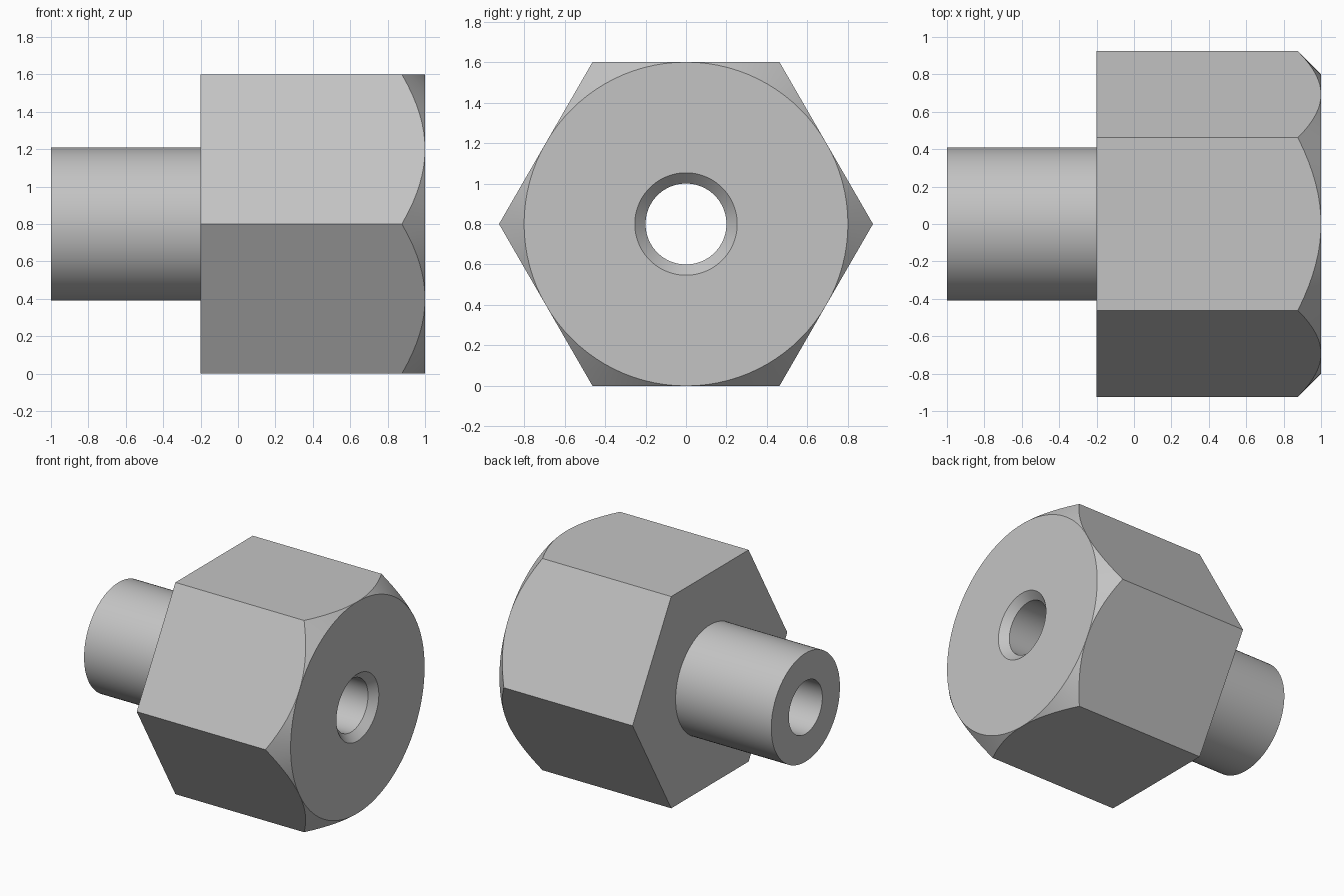
import bpy, bmesh
from math import sin, cos, pi, radians

cube = bpy.data.objects.get("Cube")
if cube:
    bpy.data.objects.remove(cube, do_unlink=True)

SEGMENTS = 96
APOTHEM = 0.8        # half the width across the flats
BORE, SINK, SHANK = 0.2, 0.253, 0.41


def hex_radius(a):
    return APOTHEM / cos(a % (pi / 3) - pi / 6)


def ring(x, radius):
    return lambda a: (x, radius)


# Closed section around the x axis, each point giving (x, radius) at an angle
section = [
    ring(-1, BORE),
    ring(-1, SHANK),
    ring(-0.2, SHANK),
    lambda a: (-0.2, hex_radius(a)),
    lambda a: (1 + APOTHEM - hex_radius(a), hex_radius(a)),   # chamfer curve
    ring(1, APOTHEM),
    ring(1, SINK),
    ring(1 + BORE - SINK, BORE),
]

# Sweep the section around the axis
bm = bmesh.new()
loops = []
for i in range(SEGMENTS):
    a = 2 * pi * i / SEGMENTS
    loop = []
    for point in section:
        x, r = point(a)
        loop.append(bm.verts.new((x, r * cos(a), APOTHEM + r * sin(a))))
    loops.append(loop)
count = len(section)
for i in range(SEGMENTS):
    one, two = loops[i], loops[(i + 1) % SEGMENTS]
    for j in range(count):
        k = (j + 1) % count
        bm.faces.new((one[j], one[k], two[k], two[j]))

# Chamfer vanishes at the middle of each flat
bmesh.ops.remove_doubles(bm, verts=bm.verts, dist=0.0001)
bmesh.ops.recalc_face_normals(bm, faces=bm.faces)
mesh = bpy.data.meshes.new("hex_fitting")
bm.to_mesh(mesh)
bm.free()

fitting = bpy.data.objects.new("hex_fitting", mesh)
bpy.context.collection.objects.link(fitting)

# Plain grey metal colour
grey = bpy.data.materials.new("light_grey")
grey.use_nodes = True
colour = (0.55, 0.55, 0.55, 1)
grey.diffuse_color = colour
grey.node_tree.nodes["Principled BSDF"].inputs["Base Color"].default_value = colour
mesh.materials.append(grey)

# Smooth round walls, crisp edges
bpy.ops.object.select_all(action="DESELECT")
fitting.select_set(True)
bpy.context.view_layer.objects.active = fitting
bpy.ops.object.shade_smooth_by_angle(angle=radians(25))
